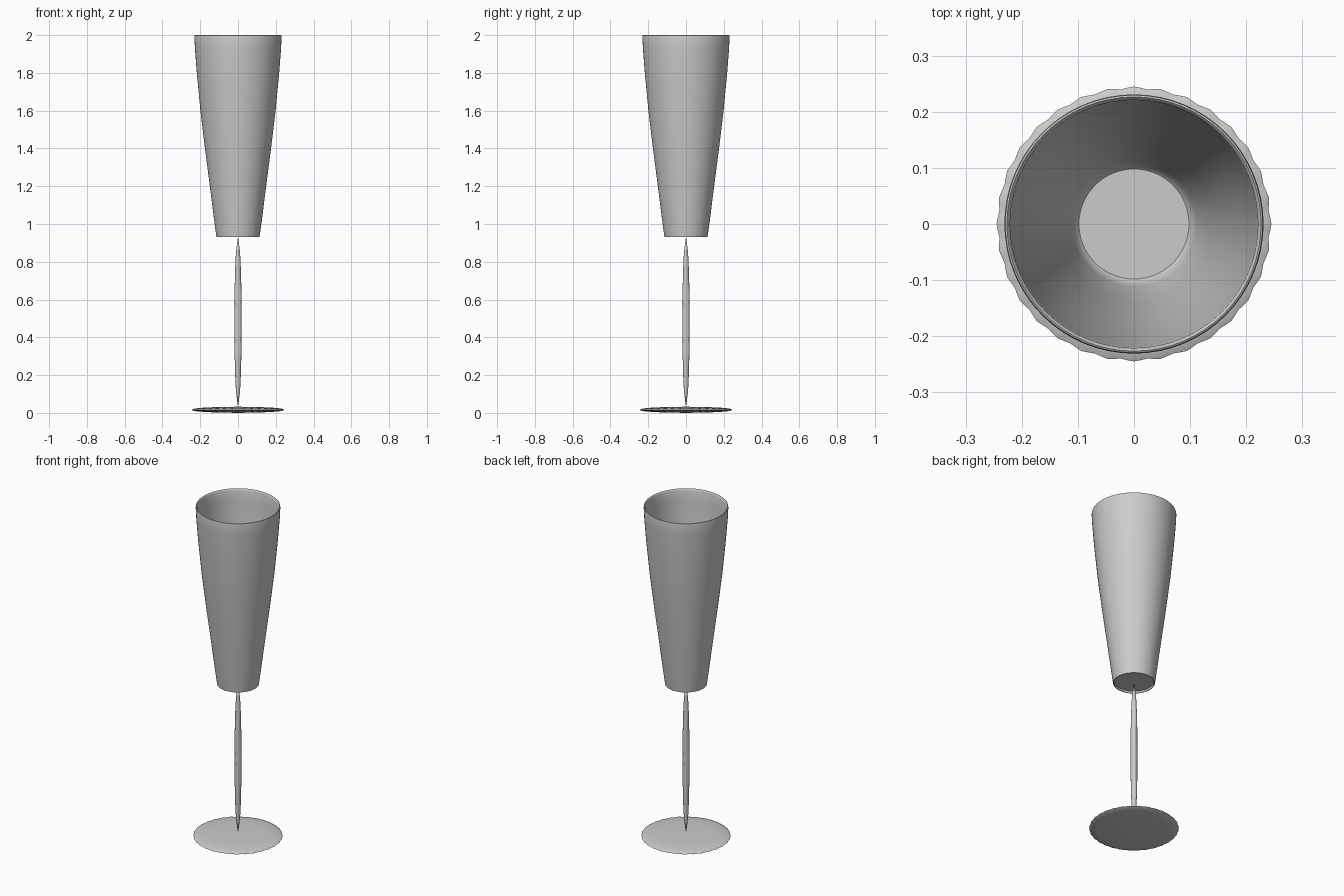
import bpy, bmesh, math

if "Cube" in bpy.data.objects:
    bpy.data.objects.remove(bpy.data.objects["Cube"])


def shade(obj, angle=40):
    bpy.ops.object.select_all(action='DESELECT')
    obj.select_set(True)
    bpy.context.view_layer.objects.active = obj
    bpy.ops.object.shade_smooth_by_angle(angle=math.radians(angle))


def soft_cylinder(name, radius, z0, z1, levels):
    """32-sided cylinder softened by subdivision, refitted to its radius."""
    half, mid = (z1 - z0) / 2, (z0 + z1) / 2
    bpy.ops.mesh.primitive_cylinder_add(vertices=32, radius=radius, depth=z1 - z0)
    obj = bpy.context.object
    obj.name = name
    mod = obj.modifiers.new("soften", 'SUBSURF')
    mod.levels = mod.render_levels = levels
    bpy.ops.object.modifier_apply(modifier=mod.name)
    verts = obj.data.vertices
    widest = max(math.hypot(v.co.x, v.co.y) for v in verts)
    tallest = max(v.co.z for v in verts)
    for v in verts:
        v.co.x *= radius / widest
        v.co.y *= radius / widest
        v.co.z = v.co.z * half / tallest + mid
    shade(obj)
    return obj


def lathe(name, profile, steps=64):
    """Spin an (r, z) profile that starts and ends on the axis."""
    bm = bmesh.new()
    pts = [bm.verts.new((r, 0, z)) for r, z in profile]
    edges = [bm.edges.new(pair) for pair in zip(pts, pts[1:])]
    bmesh.ops.spin(bm, geom=pts + edges, axis=(0, 0, 1), cent=(0, 0, 0),
                   angle=math.tau, steps=steps)
    bmesh.ops.remove_doubles(bm, verts=bm.verts, dist=1e-5)
    bmesh.ops.recalc_face_normals(bm, faces=bm.faces)
    mesh = bpy.data.meshes.new(name)
    bm.to_mesh(mesh)
    bm.free()
    obj = bpy.data.objects.new(name, mesh)
    bpy.context.collection.objects.link(obj)
    shade(obj)
    return obj


# Foot disc and slender stem, both softened cylinders
soft_cylinder("foot", 0.245, 0.0, 0.033, 2)
soft_cylinder("stem", 0.019, 0.03, 0.935, 2)

# Tall tapered bowl with a thin wall and slightly recessed underside
outer = [(0.114, 0.93), (0.121, 0.98), (0.149, 1.2), (0.175, 1.4),
         (0.199, 1.6), (0.218, 1.8), (0.228, 1.93), (0.231, 1.99)]
rim = [(0.2295, 1.998), (0.2265, 2.0), (0.2235, 1.997)]
inner = [(r - 0.01, z) for r, z in reversed(outer[1:])]
underside = [(0, 0.94), (0.106, 0.94), (0.11, 0.93)]
floor = [(0.103, 0.957), (0.098, 0.952), (0, 0.952)]
lathe("bowl", underside + outer + rim + inner + floor)
